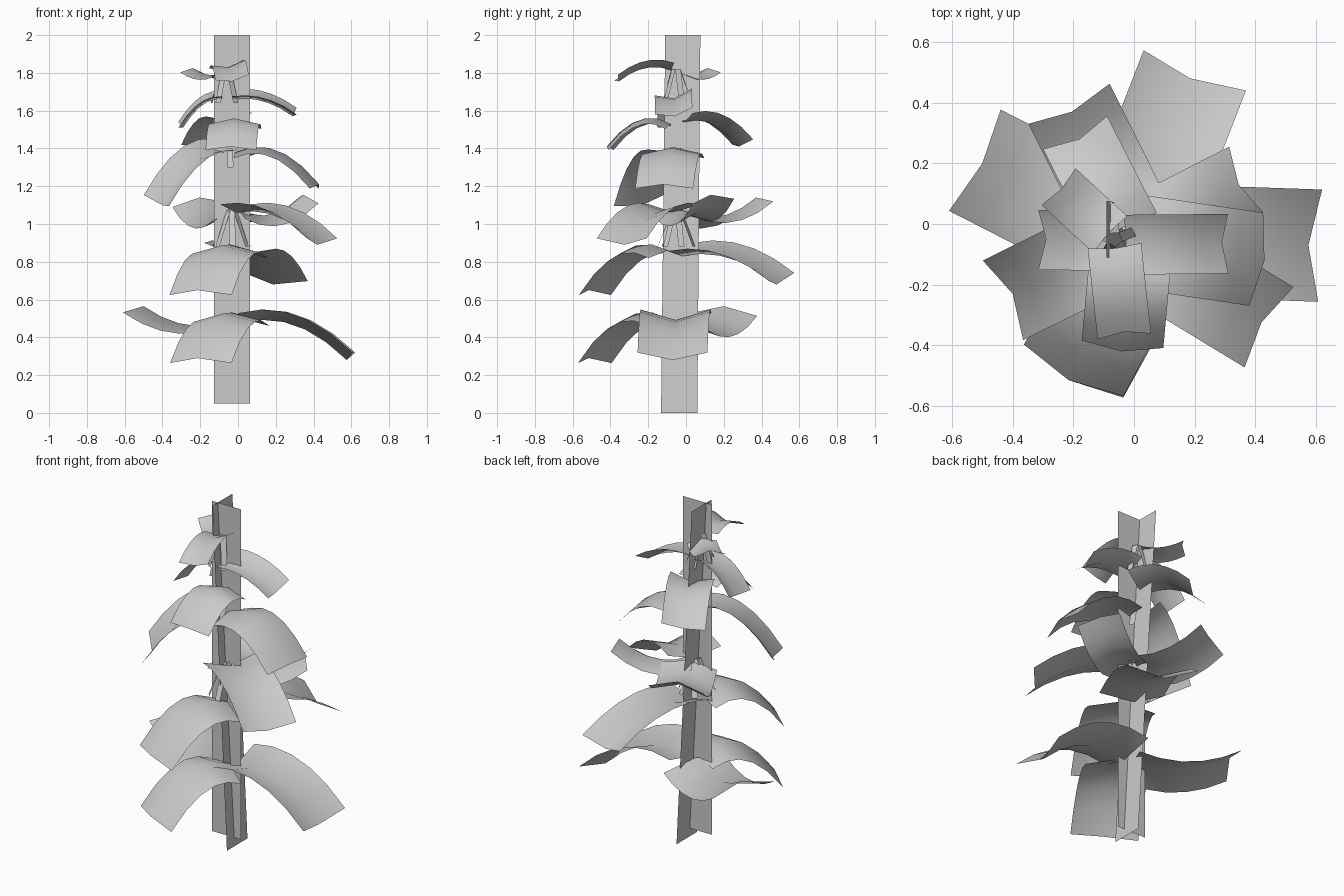
import bpy
import math
from mathutils import Matrix, Vector

cube = bpy.data.objects.get("Cube")
if cube:
    bpy.data.objects.remove(cube, do_unlink=True)

# Single flat colour
grey = bpy.data.materials.new("plain grey")
grey.use_nodes = True
colour = (0.6, 0.6, 0.6, 1.0)
grey.diffuse_color = colour
grey.node_tree.nodes["Principled BSDF"].inputs["Base Color"].default_value = colour

UP = Vector((0, 0, 1))


def trunk_axis(height):
    """Point the leaves grow from, following the lean of the trunk."""
    return Vector((0.01 - 0.04 * height, -0.05, 0))


def make_object(name, verts, faces, smooth=False):
    mesh = bpy.data.meshes.new(name)
    mesh.from_pydata(verts, [], faces)
    mesh.materials.append(grey)
    for poly in mesh.polygons:
        poly.use_smooth = smooth
    obj = bpy.data.objects.new(name, mesh)
    bpy.context.collection.objects.link(obj)
    return obj


def leaf(name, tip_x, tip_y, width, base_z, middle_z, tip_z, fold,
         roll=0, turn=0, steps=5):
    """Curved card along a parabola, creased down its middle by fold."""
    tip = Vector((tip_x, tip_y, 0))
    reach = tip - trunk_axis(base_z)
    out = Matrix.Rotation(math.radians(turn), 3, "Z") @ reach.normalized()
    run = reach.length - 0.03
    start = tip - out * run
    side = (UP.cross(out) + UP * roll).normalized()
    # Parabola through the base, middle and tip heights
    bend = 2 * (base_z - 2 * middle_z + tip_z)
    slope = tip_z - base_z - bend
    verts, faces = [], []
    for i in range(steps + 1):
        t = i / steps
        centre = start + out * run * t + UP * (base_z + slope * t + bend * t * t)
        tangent = out * run + UP * (slope + 2 * bend * t)
        lift = tangent.cross(side).normalized() * fold
        half = side * width / 2
        verts += [centre - half + lift, centre, centre + half + lift]
    for i in range(steps):
        for j in range(2):
            a = i * 3 + j
            faces.append((a, a + 3, a + 4, a + 1))
    make_object(name, verts, faces, smooth=True)


def stem_fan(name, apex_z, drop, spread, count):
    """Narrow strips hanging from one point around the trunk."""
    axis = trunk_axis(apex_z)
    verts, faces = [], []
    for i in range(count):
        angle = math.tau * (i + 0.3) / count
        out = Vector((math.cos(angle), math.sin(angle), 0))
        half = UP.cross(out) * 0.016
        top = axis + out * 0.02 + UP * apex_z
        foot = axis + out * spread + UP * (apex_z - drop)
        a = len(verts)
        verts += [top - half, top + half, foot + half, foot - half]
        faces.append((a, a + 1, a + 2, a + 3))
    make_object(name, verts, faces)


# Trunk of two crossed cards, one of them leaning
make_object("trunk_card_wide",
            [(-0.127, -0.06, 0.05), (0.063, -0.06, 0.05),
             (0.063, -0.06, 2), (-0.127, -0.06, 2)], [(0, 1, 2, 3)])
make_object("trunk_card_deep",
            [(0.02, -0.132, 0), (0.02, 0.06, 0),
             (-0.09, 0.076, 2), (-0.09, -0.11, 2)], [(0, 1, 2, 3)])

# Lowest tier
leaf("lowest_leaf_left", .575, -.07, .37, .475, .465, .28, .055)
leaf("lowest_leaf_front", -.215, -.515, .37, .5, .51, .29, -.045, 0, -5)
leaf("lowest_leaf_back_right", -.5, .2, .375, .49, .465, .565, -.05, .05)

# Second tier
leaf("second_leaf_front", -.215, -.515, .37, .86, .87, .65, -.045, 0, -5)
leaf("second_leaf_back", .185, .48, .365, .83, .82, .68, .05, .12)

# Third tier
leaf("third_leaf_front_left", .42, -.325, .31, 1.06, 1.04, .89, .045)
leaf("third_leaf_back_right", -.205, .37, .3, 1.07, 1.04, 1.14, -.045, -.1, 4)
leaf("third_leaf_back_left", .345, .13, .245, 1.08, 1.05, 1.155, -.045, .1, 2)

# Fourth tier
leaf("fourth_leaf_right", -.4, -.23, .3, 1.38, 1.32, 1.1, .045, -.2)
leaf("fourth_leaf_left", .43, -.12, .31, 1.38, 1.39, 1.21, -.035)

# Fifth tier
leaf("fifth_leaf_front", -.04, -.42, .27, 1.53, 1.55, 1.41, -.03, 0, -7)
leaf("fifth_leaf_back", -.18, .28, .24, 1.54, 1.53, 1.41, .035, -.12, 6)

# Sixth tier
leaf("sixth_leaf_right", -.29, -.05, .2, 1.66, 1.63, 1.51, .03, -.15)
leaf("sixth_leaf_left", .29, -.06, .2, 1.66, 1.65, 1.57, .035, .18, 2)

# Top tier
leaf("top_leaf_front", -.03, -.355, .18, 1.815, 1.825, 1.755, .025, .17)
leaf("top_leaf_back_right", -.24, .115, .165, 1.8, 1.79, 1.825, -.025)

# Stems beneath the tiers
stem_fan("third_stems", 1.08, 0.2, 0.1, 7)
stem_fan("fourth_stems", 1.4, 0.1, 0.06, 3)
stem_fan("top_stems", 1.82, 0.18, 0.08, 5)
